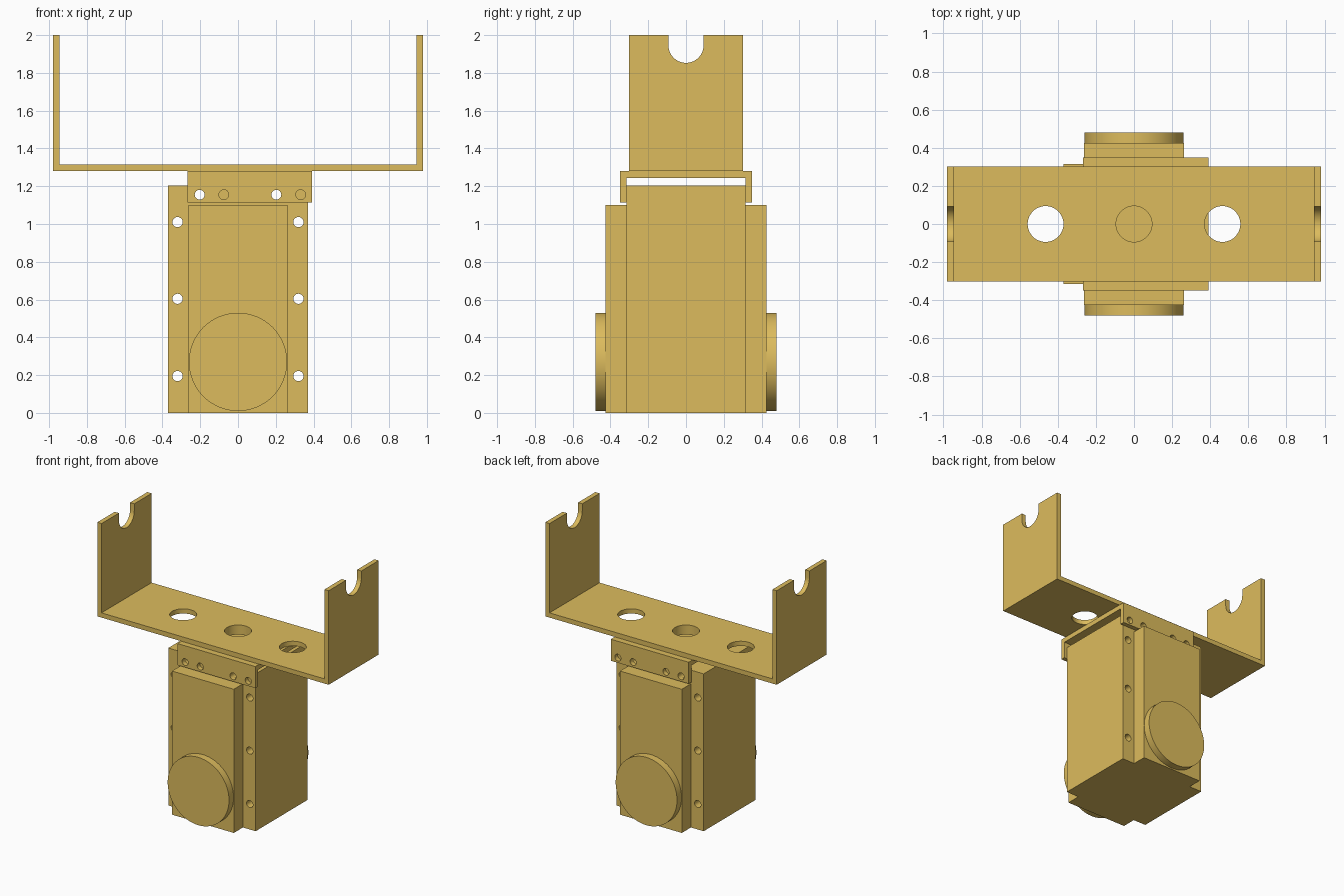
import bpy, bmesh, math
from mathutils import Matrix, Vector

if "Cube" in bpy.data.objects:
    bpy.data.objects.remove(bpy.data.objects["Cube"])

brass = bpy.data.materials.new("brass")
brass.diffuse_color = (0.72, 0.50, 0.11, 1)
brass.use_nodes = True
brass.node_tree.nodes["Principled BSDF"].inputs["Base Color"].default_value = brass.diffuse_color


def mesh_object(name, bm):
    bmesh.ops.recalc_face_normals(bm, faces=bm.faces)
    me = bpy.data.meshes.new(name)
    bm.to_mesh(me)
    bm.free()
    ob = bpy.data.objects.new(name, me)
    bpy.context.collection.objects.link(ob)
    me.materials.append(brass)
    return ob


def prism(name, pts, axis, lo, hi):
    """Extrude a 2D profile along x (points are y,z) or y (points are x,z)."""
    bm = bmesh.new()
    place = (lambda a, b: (lo, a, b)) if axis == 'x' else (lambda a, b: (a, lo, b))
    face = bm.faces.new([bm.verts.new(place(a, b)) for a, b in pts])
    ext = bmesh.ops.extrude_face_region(bm, geom=[face])['geom']
    step = Vector((hi - lo, 0, 0)) if axis == 'x' else Vector((0, hi - lo, 0))
    bmesh.ops.translate(bm, vec=step, verts=[v for v in ext if isinstance(v, bmesh.types.BMVert)])
    return mesh_object(name, bm)


def rect(a0, a1, b0, b1):
    return [(a0, b0), (a1, b0), (a1, b1), (a0, b1)]


def rods(name, centres, radius, depth, axis, sides=32):
    """One mesh holding a cylinder at each centre."""
    rot = {'x': Matrix.Rotation(math.pi / 2, 4, 'Y'),
           'y': Matrix.Rotation(math.pi / 2, 4, 'X'), 'z': Matrix()}[axis]
    bm = bmesh.new()
    for c in centres:
        bmesh.ops.create_cone(bm, cap_ends=True, segments=sides, radius1=radius, radius2=radius,
                              depth=depth, matrix=Matrix.Translation(c) @ rot)
    return mesh_object(name, bm)


def cut(ob, cutter):
    cutter.hide_render = True
    mod = ob.modifiers.new("cut", 'BOOLEAN')
    mod.operation, mod.solver, mod.object = 'DIFFERENCE', 'EXACT', cutter
    bpy.context.view_layer.objects.active = ob
    bpy.ops.object.modifier_apply(modifier=mod.name)
    bpy.data.objects.remove(cutter)


def smooth(ob):
    bpy.ops.object.select_all(action='DESELECT')
    ob.select_set(True)
    bpy.context.view_layer.objects.active = ob
    bpy.ops.object.shade_smooth_by_angle(angle=math.radians(30))


# Main housing with flange holes and two pivot holes near the top
body = prism("housing", rect(-0.37, 0.37, 0, 1.205), 'y', -0.315, 0.315)
cut(body, rods("flange_cutter", [(s * 0.32, 0, z) for s in (-1, 1) for z in (0.195, 0.604, 1.01)],
               0.027, 2, 'y'))
cut(body, rods("pivot_cutter", [(s * 0.203, 0, 1.155) for s in (-1, 1)], 0.026, 2, 'y'))

# Raised cover plates and round bosses, front and back
for side, s in (("front", -1), ("back", 1)):
    prism(side + "_cover", rect(-0.262, 0.262, 0, 1.1), 'y', s * 0.315, s * 0.425)
    smooth(rods(side + "_boss", [(0, s * 0.4525, 0.27)], 0.26, 0.055, 'y', 64))

# Inverted channel that hangs over the housing
channel = prism("mounting_channel",
                [(-0.35, 1.115), (-0.35, 1.28), (0.35, 1.28), (0.35, 1.115),
                 (0.316, 1.115), (0.316, 1.243), (-0.316, 1.243), (-0.316, 1.115)],
                'x', -0.268, 0.392)
cut(channel, rods("screw_cutter", [(x, 0, 1.155) for x in (-0.203, -0.075, 0.203, 0.332)],
                  0.026, 2, 'y'))
cut(channel, rods("centre_cutter", [(0, 0, 1.26)], 0.094, 0.2, 'z', 48))

# Wide U-shaped cradle with three floor holes and a round-bottomed notch in each arm
cradle = prism("cradle",
               [(-0.98, 1.28), (0.98, 1.28), (0.98, 2), (0.944, 2),
                (0.944, 1.316), (-0.944, 1.316), (-0.944, 2), (-0.98, 2)],
               'y', -0.303, 0.303)
cut(cradle, rods("floor_cutter", [(x, 0, 1.3) for x in (-0.464, 0, 0.464)], 0.094, 0.2, 'z', 48))
arc = [(0.093 * math.cos(a), 1.946 + 0.093 * math.sin(a))
       for a in (math.pi + math.pi * i / 24 for i in range(25))]
cut(cradle, prism("notch_cutter", arc + [(0.093, 2.1), (-0.093, 2.1)], 'x', -1.2, 1.2))

for ob in (body, channel, cradle):
    smooth(ob)
